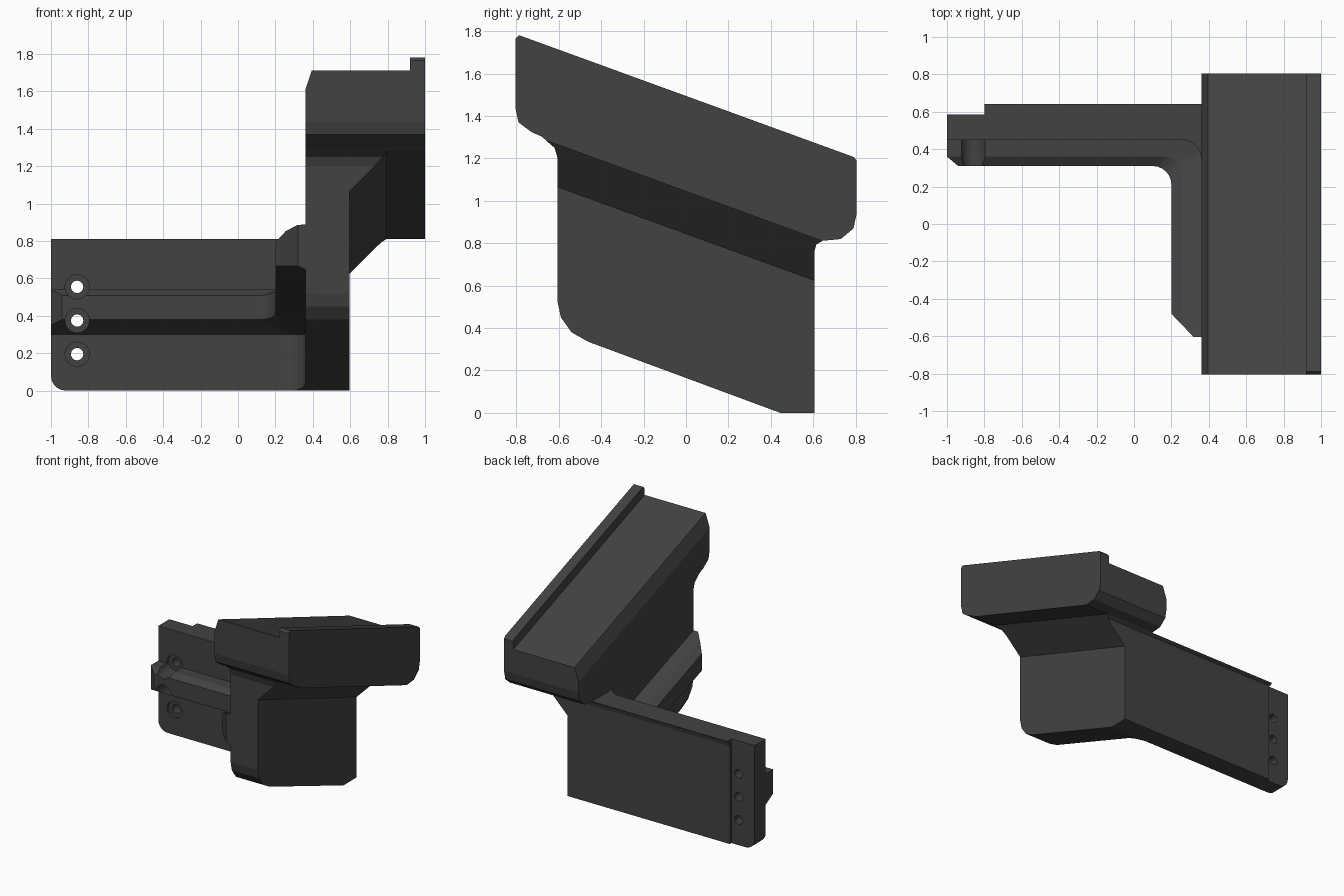
import bpy, bmesh, math

if "Cube" in bpy.data.objects:
    bpy.data.objects.remove(bpy.data.objects["Cube"])

SLOPE = math.tan(math.radians(20))   # tilt of the head and rib


def mesh_object(name, verts, faces):
    me = bpy.data.meshes.new(name)
    me.from_pydata(verts, [], faces)
    bm = bmesh.new()
    bm.from_mesh(me)
    bmesh.ops.recalc_face_normals(bm, faces=bm.faces)
    bm.to_mesh(me)
    bm.free()
    ob = bpy.data.objects.new(name, me)
    bpy.context.collection.objects.link(ob)
    return ob


def prism(name, pts, lo, hi, place):
    """Extrude a 2D outline from lo to hi; place(a, b, t) maps it to 3D."""
    n = len(pts)
    verts = [place(a, b, t) for t in (lo, hi) for a, b in pts]
    faces = [tuple(range(n)), tuple(range(n, 2 * n))]
    faces += [(i, (i + 1) % n, n + (i + 1) % n, n + i) for i in range(n)]
    return mesh_object(name, verts, faces)


def arc(cx, cy, r, a0, a1, steps):
    return [(cx + r * math.cos(math.radians(a0 + (a1 - a0) * i / steps)),
             cy + r * math.sin(math.radians(a0 + (a1 - a0) * i / steps)))
            for i in range(steps + 1)]


def boolean(target, tool, op):
    mod = target.modifiers.new("cut", 'BOOLEAN')
    mod.operation, mod.object, mod.solver = op, tool, 'EXACT'
    bpy.context.view_layer.objects.active = target
    bpy.ops.object.modifier_apply(modifier=mod.name)
    bpy.data.objects.remove(tool)


# Tilted head and block: one cross-section swept along the slope
section = [(.36, -.5), (.595, -.5), (.595, .845), (.795, 1.045), (1, 1.045),
           (1, 1.495), (.92, 1.495), (.92, 1.42), (.395, 1.42), (.36, 1.315)]
bracket = prism("angled_bracket", section, -.9, .9,
                lambda a, b, t: (a, t, b - SLOPE * t))

# Back plate with fillet into the block and stepped back at its end
plan = [(-1, .585), (-1, .45)] + arc(.26, .35, .1, 90, 0, 5) + \
       [(.45, .35), (.45, .7), (-.8, .7), (-.8, .585)]
plate = prism("back_plate", plan, -.1, .81, lambda a, b, t: (a, b, t))
corner = [(-1.1, .9), (-1.1, .08)] + [(-1, .08)] + \
    arc(-.92, .08, .08, 180, 270, 5)[1:] + [(-.8, -.0), (.5, 0), (.5, .9)]
boolean(plate, prism("plate_outline", corner, 0, 1,
                     lambda a, b, t: (a, t, b)), 'INTERSECT')
boolean(bracket, plate, 'UNION')

# Side silhouette trims everything
side = [(-.805, 1.765), (-.785, 1.785), (-.7, 1.95), (.7, 1.45), (.79, 1.209),
        (.805, 1.19), (.805, .94), (.79, .87), (.73, .82), (.645, .812),
        (.615, .795), (.605, .76), (.605, 0), (.445, 0), (-.46, .335),
        (-.54, .38), (-.59, .45), (-.605, .52), (-.605, 1.2), (-.62, 1.25),
        (-.68, 1.303), (-.73, 1.325), (-.79, 1.37), (-.805, 1.44)]
boolean(bracket, prism("side_outline", side, -1.2, 1.2,
                       lambda a, b, t: (t, a, b)), 'INTERSECT')

# L-shaped rib: runs level along the plate, then climbs along the block
rib_section = [(-.05, .54), (.035, .54), (.09, .54), (.14, .51),
               (.14, .38), (.09, .351), (.035, .32), (-.05, .272)]
paths = []
for d, z in rib_section:
    e = d * 8 / 7
    x, y = .36 - e, .45 - d
    path = [(-1 + max(0, d - .09) * 1.2, y)]
    path += arc(x - .1, y - .1, .1, 90, 0, 6)
    path += [(x, -.605 + max(0, e - .04) * 1.04)]
    paths.append([(px, py, z + SLOPE * max(0, .36 - .4 * max(d, 0) - py))
                  for px, py in path])
    # keep the straight run along the plate level
    paths[-1][0] = (path[0][0], y, z)
n, m = len(paths), len(paths[0])
verts = [p[j] for j in range(m) for p in paths]
faces = [(j * n + i, j * n + (i + 1) % n, (j + 1) * n + (i + 1) % n, (j + 1) * n + i)
         for j in range(m - 1) for i in range(n)]
for base in (0, (m - 1) * n):
    faces += [(base + i, base + i + 1, base + n - 2 - i, base + n - 1 - i)
              for i in range(n // 2 - 1)]
boolean(bracket, mesh_object("rib", verts, faces), 'UNION')

# Three counterbored screw holes
for z in (.195, .375, .555):
    for r, lo, hi in ((.065, .2, .47), (.033, .2, .8)):
        ring = arc(-.86, z, r, 0, 345, 23)
        boolean(bracket, prism("hole", ring, lo, hi,
                               lambda a, b, t: (a, t, b)), 'DIFFERENCE')

# Dark grey finish
mat = bpy.data.materials.new("dark_grey")
mat.diffuse_color = (.055, .055, .055, 1)
mat.use_nodes = True
mat.node_tree.nodes["Principled BSDF"].inputs["Base Color"].default_value = mat.diffuse_color
bracket.data.materials.clear()
bracket.data.materials.append(mat)
